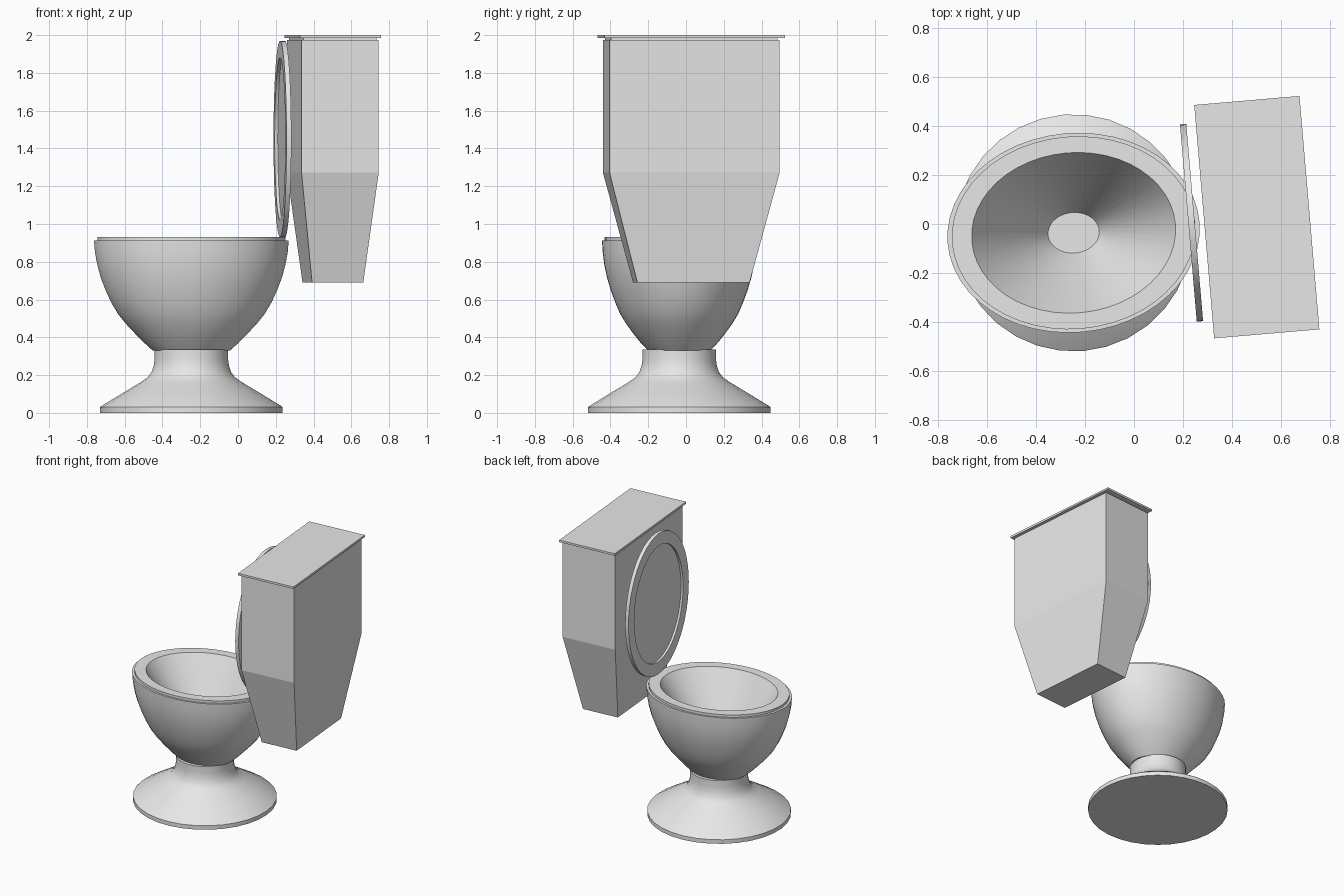
import bpy, bmesh, math
from mathutils import Matrix, Vector

if "Cube" in bpy.data.objects:
    bpy.data.objects.remove(bpy.data.objects["Cube"])

mat = bpy.data.materials.new("white porcelain")
mat.diffuse_color = (0.8, 0.8, 0.8, 1)
mat.use_nodes = True
mat.node_tree.nodes["Principled BSDF"].inputs["Base Color"].default_value = mat.diffuse_color

# Whole model is turned slightly about z; local origin is the bowl axis
FRAME = Matrix.Translation((-0.247, -0.036, 0)) @ Matrix.Rotation(math.radians(4.88), 4, 'Z')


def loft(name, rings, sides=48, local=Matrix(), box=False, smooth=30):
    """Skin a stack of (rx, ry, z) ellipses or rectangles, capped at both ends."""
    bm = bmesh.new()
    loops = []
    for rx, ry, z in rings:
        if box:
            pts = [(-rx, -ry), (rx, -ry), (rx, ry), (-rx, ry)]
        else:
            pts = [(rx * math.cos(2 * math.pi * i / sides),
                    ry * math.sin(2 * math.pi * i / sides)) for i in range(sides)]
        loops.append([bm.verts.new((x, y, z)) for x, y in pts])
    n = len(loops[0])
    for a, b in zip(loops, loops[1:]):
        for i in range(n):
            j = (i + 1) % n
            bm.faces.new((a[i], a[j], b[j], b[i]))
    bm.faces.new(loops[0][::-1])
    bm.faces.new(loops[-1])
    bmesh.ops.transform(bm, matrix=FRAME @ local, verts=bm.verts)
    bmesh.ops.recalc_face_normals(bm, faces=bm.faces)
    me = bpy.data.meshes.new(name)
    bm.to_mesh(me)
    bm.free()
    me.materials.append(mat)
    ob = bpy.data.objects.new(name, me)
    bpy.context.collection.objects.link(ob)
    if not box:
        bpy.ops.object.select_all(action='DESELECT')
        ob.select_set(True)
        bpy.context.view_layer.objects.active = ob
        bpy.ops.object.shade_smooth_by_angle(angle=math.radians(smooth))
    return ob


# Pedestal: round foot flaring up into a neck
loft("pedestal", [(r, r, z) for r, z in [
    (0.485, 0), (0.485, 0.03), (0.478, 0.036), (0.36, 0.108), (0.27, 0.162),
    (0.232, 0.188), (0.212, 0.215), (0.2, 0.25), (0.195, 0.285), (0.195, 0.335)]], 32)

# Bowl: outer shell, rim step, then the funnel inside
outer = [(0.205, 0.165, 0.33), (0.255, 0.207, 0.375), (0.302, 0.245, 0.423),
         (0.35, 0.282, 0.474), (0.39, 0.312, 0.524), (0.426, 0.338, 0.585),
         (0.456, 0.362, 0.65), (0.482, 0.382, 0.718), (0.5, 0.396, 0.785),
         (0.512, 0.404, 0.85), (0.517, 0.408, 0.912)]
rim = [(0.499, 0.394, 0.912), (0.499, 0.394, 0.93), (0.418, 0.328, 0.93)]
loft("bowl", outer + rim + [(0.105, 0.083, 0.45)])

# Raised lid: upright oval disc with a recessed centre facing the bowl
upright = Matrix.Translation((0.484, 0, 1.45)) @ Matrix.Rotation(math.radians(-90), 4, 'Y')
loft("raised_lid", [(0.52, 0.405, -0.013), (0.52, 0.405, 0.013),
                    (0.43, 0.328, 0.013), (0.43, 0.328, -0.003)], 48, upright)

# Tank: straight upper part, tapered lower part, short lip under the cover
tank = Matrix.Translation((0.752, 0, 0))
loft("tank", [(0.136, 0.298, 0.69), (0.205, 0.452, 1.272), (0.205, 0.452, 1.974),
              (0.195, 0.442, 1.974), (0.195, 0.442, 1.986)], local=tank, box=True)
loft("tank_cover", [(0.216, 0.479, 1.985), (0.216, 0.479, 2.0)], local=tank, box=True)
